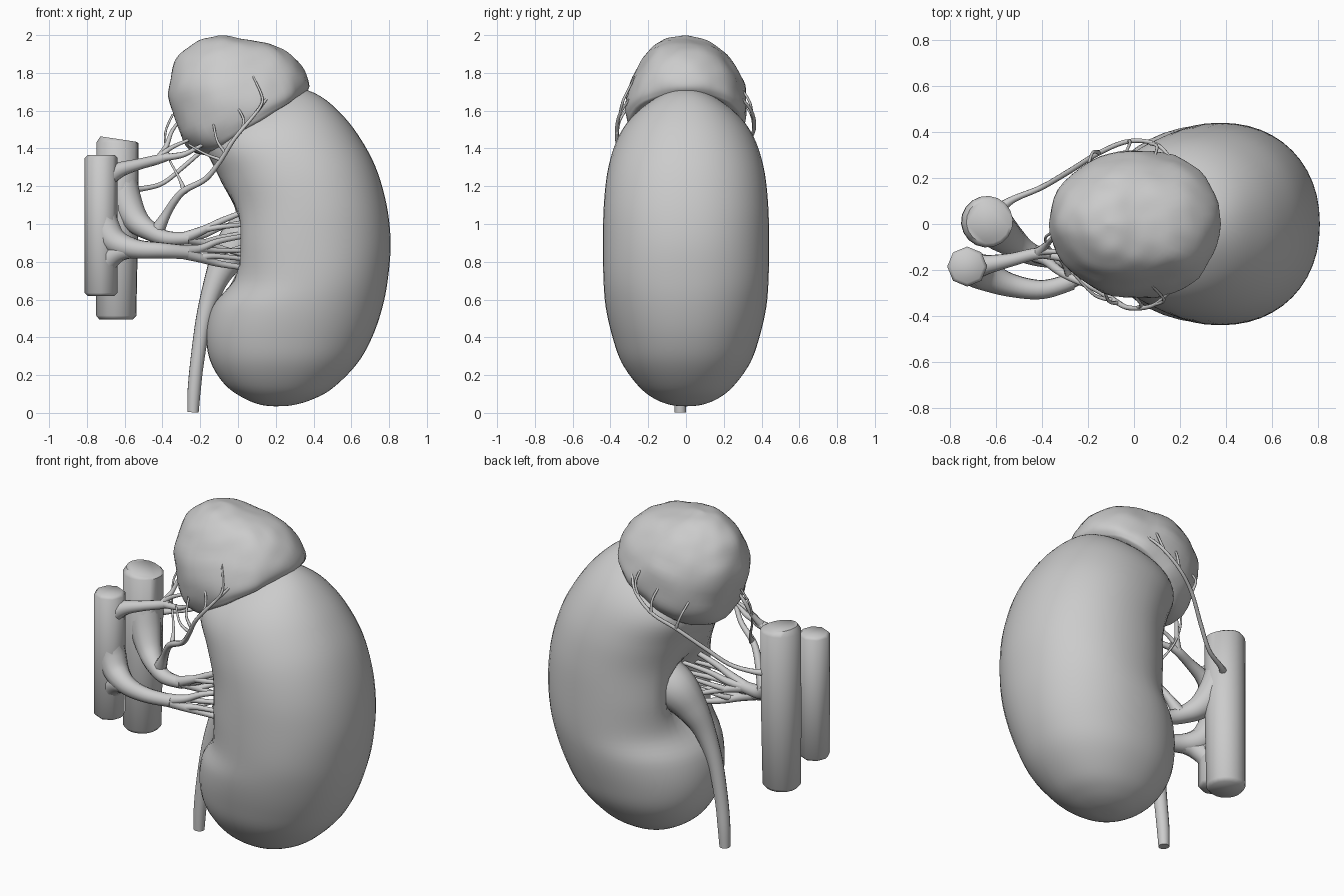
import bpy, bmesh, math
from mathutils import Vector, noise


def spline(rows, steps):
    """Catmull-Rom through rows of equal-length tuples."""
    out = []
    n = len(rows)
    for i in range(n - 1):
        p = [rows[max(i - 1, 0)], rows[i], rows[i + 1], rows[min(i + 2, n - 1)]]
        for s in range(steps):
            t = s / steps
            out.append([0.5 * (2 * b + (c - a) * t + (2 * a - 5 * b + 4 * c - d) * t * t
                               + (3 * b - a - 3 * c + d) * t ** 3) for a, b, c, d in zip(*p)])
    out.append(list(rows[-1]))
    return out


def skin(bm, rings):
    """Bridge equal-sized rings and cap both ends."""
    vs = [[bm.verts.new(p) for p in r] for r in rings]
    n = len(vs[0])
    for a, b in zip(vs, vs[1:]):
        for k in range(n):
            bm.faces.new((a[k], a[(k + 1) % n], b[(k + 1) % n], b[k]))
    bm.faces.new(vs[0][::-1])
    bm.faces.new(vs[-1])


def finish(name, bm, angle=60):
    bmesh.ops.recalc_face_normals(bm, faces=bm.faces[:])
    me = bpy.data.meshes.new(name)
    bm.to_mesh(me)
    bm.free()
    ob = bpy.data.objects.new(name, me)
    bpy.context.collection.objects.link(ob)
    bpy.ops.object.select_all(action='DESELECT')
    bpy.context.view_layer.objects.active = ob
    ob.select_set(True)
    bpy.ops.object.shade_smooth_by_angle(angle=math.radians(angle))
    return ob


def organ(name, sections, power, warp, n=48):
    """Loft of rounded slices; each row is inner x, z, outer x, z, half depth."""
    rings = []
    for xi, zi, xo, zo, hw in spline(sections, 5):
        mid, half = Vector(((xi + xo) / 2, 0, (zi + zo) / 2)), Vector(((xo - xi) / 2, 0, (zo - zi) / 2))
        ring = []
        for k in range(n):
            a = 2 * math.pi * k / n
            c, s = math.cos(a), math.sin(a)
            c = math.copysign(abs(c) ** (2 / power), c)
            s = math.copysign(abs(s) ** (2 / power), s)
            ring.append(warp(mid + half * c + Vector((0, max(hw, 0.001) * s, 0)), c))
        rings.append(ring)
    bm = bmesh.new()
    skin(bm, rings)
    return finish(name, bm, 80)


def tubes(name, paths, sides=12, steps=6):
    """Several tapering tubes in one object; path points are x, y, z, radius."""
    bm = bmesh.new()
    for path in paths:
        pts = spline(path, steps)
        rings, u = [], None
        for i, p in enumerate(pts):
            d = (Vector(pts[min(i + 1, len(pts) - 1)][:3]) - Vector(pts[max(i - 1, 0)][:3])).normalized()
            if u is None:
                u = d.orthogonal()
            u = (u - d * u.dot(d)).normalized()
            v = d.cross(u)
            rings.append([Vector(p[:3]) + p[3] * (u * math.cos(2 * math.pi * k / sides)
                          + v * math.sin(2 * math.pi * k / sides)) for k in range(sides)])
        skin(bm, rings)
    return finish(name, bm)


# Kidney with a dent between the lips of the hilum
def hilum(p, c):
    if c < 0:
        p.x += 0.2 * math.exp(-((p.y + 0.01) / 0.15) ** 2 - ((p.z - 0.91) / 0.17) ** 2) * -c
    return p


organ("kidney", [
    (0.19, 0.035, 0.21, 0.035, 0.005), (0.12, 0.043, 0.29, 0.041, 0.08),
    (0.03, 0.078, 0.39, 0.07, 0.165),
    (-0.07, 0.15, 0.50, 0.13, 0.25), (-0.145, 0.27, 0.63, 0.26, 0.34),
    (-0.168, 0.41, 0.71, 0.40, 0.39), (-0.14, 0.56, 0.765, 0.56, 0.425),
    (-0.06, 0.70, 0.795, 0.72, 0.437), (-0.06, 0.90, 0.808, 0.91, 0.44),
    (-0.06, 1.09, 0.785, 1.11, 0.435), (-0.105, 1.25, 0.725, 1.31, 0.415),
    (-0.165, 1.39, 0.63, 1.48, 0.37), (-0.15, 1.49, 0.53, 1.60, 0.30),
    (-0.07, 1.58, 0.43, 1.68, 0.20), (0.05, 1.65, 0.33, 1.715, 0.10),
    (0.18, 1.70, 0.20, 1.705, 0.005)], 2.15, hilum)


# Adrenal gland, slightly lumpy
def lumpy(p, c):
    return p + 0.016 * (noise.noise(p * 5) + 0.5 * noise.noise(p * 11)) * (p - Vector((0, 0, 1.65))).normalized()


organ("adrenal_gland", [
    (0.05, 1.51, 0.07, 1.525, 0.01), (-0.13, 1.375, 0.31, 1.67, 0.26),
    (-0.24, 1.385, 0.36, 1.705, 0.312), (-0.315, 1.49, 0.368, 1.755, 0.32),
    (-0.37, 1.67, 0.325, 1.84, 0.295), (-0.345, 1.82, 0.24, 1.925, 0.23),
    (-0.28, 1.92, 0.12, 1.963, 0.16), (-0.2, 1.972, 0.0, 1.985, 0.085),
    (-0.11, 1.99, -0.09, 1.99, 0.005)], 2.1, lumpy)

# Main vessels
tubes("vein_trunk", [[(-0.725, -0.185, 0.62, 0.072), (-0.725, -0.185, 0.635, 0.087),
                      (-0.725, -0.185, 1.35, 0.087), (-0.725, -0.185, 1.365, 0.072)]], 8, 1)
tubes("artery_trunk", [[(-0.645, 0.01, 0.495, 0.09), (-0.645, 0.01, 0.515, 0.107),
                        (-0.64, 0.01, 1.0, 0.112), (-0.638, 0.01, 1.43, 0.112),
                        (-0.635, 0.01, 1.45, 0.095)]], 18, 1)

# Renal vein with its fan into the hilum
tubes("renal_vein", [
    [(-0.722, -0.185, 1.1, 0.07), (-0.705, -0.19, 0.99, 0.078), (-0.65, -0.22, 0.905, 0.07),
     (-0.54, -0.265, 0.868, 0.052),
     (-0.4, -0.285, 0.86, 0.042), (-0.27, -0.25, 0.85, 0.037)],
    [(-0.71, -0.19, 0.73, 0.06), (-0.695, -0.2, 0.8, 0.06), (-0.62, -0.24, 0.855, 0.05), (-0.5, -0.275, 0.865, 0.04)],
    [(-0.3, -0.26, 0.85, 0.035), (-0.2, -0.22, 0.82, 0.025), (-0.1, -0.17, 0.79, 0.018), (0.06, -0.12, 0.765, 0.014)],
    [(-0.3, -0.26, 0.855, 0.035), (-0.2, -0.22, 0.87, 0.022), (-0.1, -0.18, 0.91, 0.016), (0.08, -0.1, 0.945, 0.012)],
    [(-0.2, -0.22, 0.82, 0.022), (-0.12, -0.2, 0.83, 0.015), (0.08, -0.13, 0.81, 0.011)],
    [(-0.2, -0.22, 0.87, 0.02), (-0.11, -0.17, 0.86, 0.014), (0.08, -0.09, 0.86, 0.011)],
    [(-0.16, -0.2, 0.81, 0.018), (-0.1, -0.14, 0.84, 0.012), (0.08, -0.06, 0.9, 0.01)]])

# Renal artery with its fan into the hilum
tubes("renal_artery", [
    [(-0.625, 0.0, 1.24, 0.09), (-0.595, -0.025, 1.12, 0.088), (-0.54, -0.07, 1.02, 0.07), (-0.47, -0.12, 0.965, 0.052),
     (-0.38, -0.15, 0.925, 0.04), (-0.26, -0.16, 0.925, 0.033)],
    [(-0.29, -0.16, 0.925, 0.032), (-0.18, -0.16, 0.97, 0.022), (-0.08, -0.15, 1.02, 0.017), (0.06, -0.13, 1.075, 0.013)],
    [(-0.29, -0.16, 0.925, 0.03), (-0.18, -0.13, 0.945, 0.02), (-0.08, -0.1, 0.985, 0.015), (0.08, -0.06, 1.02, 0.011)],
    [(-0.29, -0.16, 0.925, 0.03), (-0.18, -0.12, 0.9, 0.02), (-0.08, -0.08, 0.87, 0.014), (0.08, -0.04, 0.82, 0.011)],
    [(-0.18, -0.16, 0.97, 0.018), (-0.09, -0.17, 0.985, 0.014), (0.06, -0.14, 1.0, 0.011)],
    [(-0.18, -0.12, 0.9, 0.018), (-0.09, -0.07, 0.93, 0.013), (0.08, -0.03, 0.96, 0.01)]])

# Adrenal vein, forking at the gland
tubes("adrenal_vein", [
    [(-0.72, -0.185, 1.17, 0.06), (-0.7, -0.185, 1.24, 0.062), (-0.63, -0.175, 1.285, 0.042), (-0.53, -0.155, 1.315, 0.03),
     (-0.43, -0.13, 1.34, 0.026), (-0.36, -0.13, 1.36, 0.02)],
    [(-0.42, -0.13, 1.34, 0.024), (-0.38, -0.09, 1.41, 0.014), (-0.35, -0.06, 1.49, 0.01), (-0.3, -0.05, 1.56, 0.007)],
    [(-0.4, -0.13, 1.35, 0.02), (-0.3, -0.15, 1.365, 0.016), (-0.24, -0.17, 1.39, 0.012), (-0.17, -0.19, 1.43, 0.008)],
    [(-0.42, -0.12, 1.345, 0.02), (-0.36, -0.12, 1.4, 0.012), (-0.25, -0.12, 1.45, 0.008)]], 10)

# Front adrenal artery with twigs on the gland
tubes("front_adrenal_artery", [
    [(-0.43, -0.13, 0.96, 0.04), (-0.38, -0.16, 1.05, 0.024), (-0.33, -0.2, 1.13, 0.02),
     (-0.28, -0.23, 1.18, 0.018), (-0.17, -0.28, 1.24, 0.015), (-0.09, -0.33, 1.34, 0.013),
     (-0.02, -0.365, 1.45, 0.011), (0.08, -0.355, 1.57, 0.009), (0.15, -0.3, 1.66, 0.007)],
    [(-0.28, -0.23, 1.17, 0.018), (-0.31, -0.17, 1.24, 0.008), (-0.37, -0.1, 1.36, 0.006),
     (-0.385, -0.06, 1.48, 0.006), (-0.345, -0.03, 1.58, 0.006)],
    [(-0.07, -0.345, 1.38, 0.009), (-0.11, -0.335, 1.44, 0.007), (-0.13, -0.28, 1.53, 0.006)],
    [(0.01, -0.365, 1.48, 0.009), (0.03, -0.35, 1.55, 0.007), (-0.01, -0.3, 1.63, 0.006)],
    [(0.09, -0.35, 1.58, 0.008), (0.13, -0.33, 1.66, 0.007), (0.08, -0.27, 1.78, 0.005)],
    [(-0.09, -0.33, 1.34, 0.01), (-0.17, -0.31, 1.37, 0.007), (-0.26, -0.22, 1.42, 0.006)]], 8)

# Rear adrenal artery with twigs
tubes("rear_adrenal_artery", [
    [(-0.58, 0.07, 1.18, 0.025), (-0.52, 0.11, 1.185, 0.015), (-0.4, 0.16, 1.215, 0.012),
     (-0.28, 0.23, 1.31, 0.012), (-0.15, 0.31, 1.42, 0.011), (-0.02, 0.36, 1.5, 0.01),
     (0.1, 0.345, 1.6, 0.009), (0.17, 0.27, 1.69, 0.006)],
    [(-0.15, 0.31, 1.42, 0.01), (-0.18, 0.31, 1.5, 0.007), (-0.2, 0.25, 1.58, 0.006)],
    [(-0.02, 0.36, 1.5, 0.009), (-0.02, 0.345, 1.58, 0.007), (-0.05, 0.28, 1.68, 0.006)],
    [(0.07, 0.35, 1.57, 0.008), (0.1, 0.335, 1.65, 0.007), (0.08, 0.27, 1.75, 0.005)]], 8)

# Renal pelvis narrowing into the ureter
tubes("ureter", [[(0.16, 0.07, 0.99, 0.13), (0.03, 0.06, 0.92, 0.125), (-0.06, 0.03, 0.81, 0.09),
                  (-0.125, 0.0, 0.68, 0.06), (-0.18, -0.02, 0.5, 0.043), (-0.215, -0.03, 0.28, 0.037),
                  (-0.232, -0.03, 0.12, 0.035), (-0.238, -0.03, 0.003, 0.03)]], 14)
